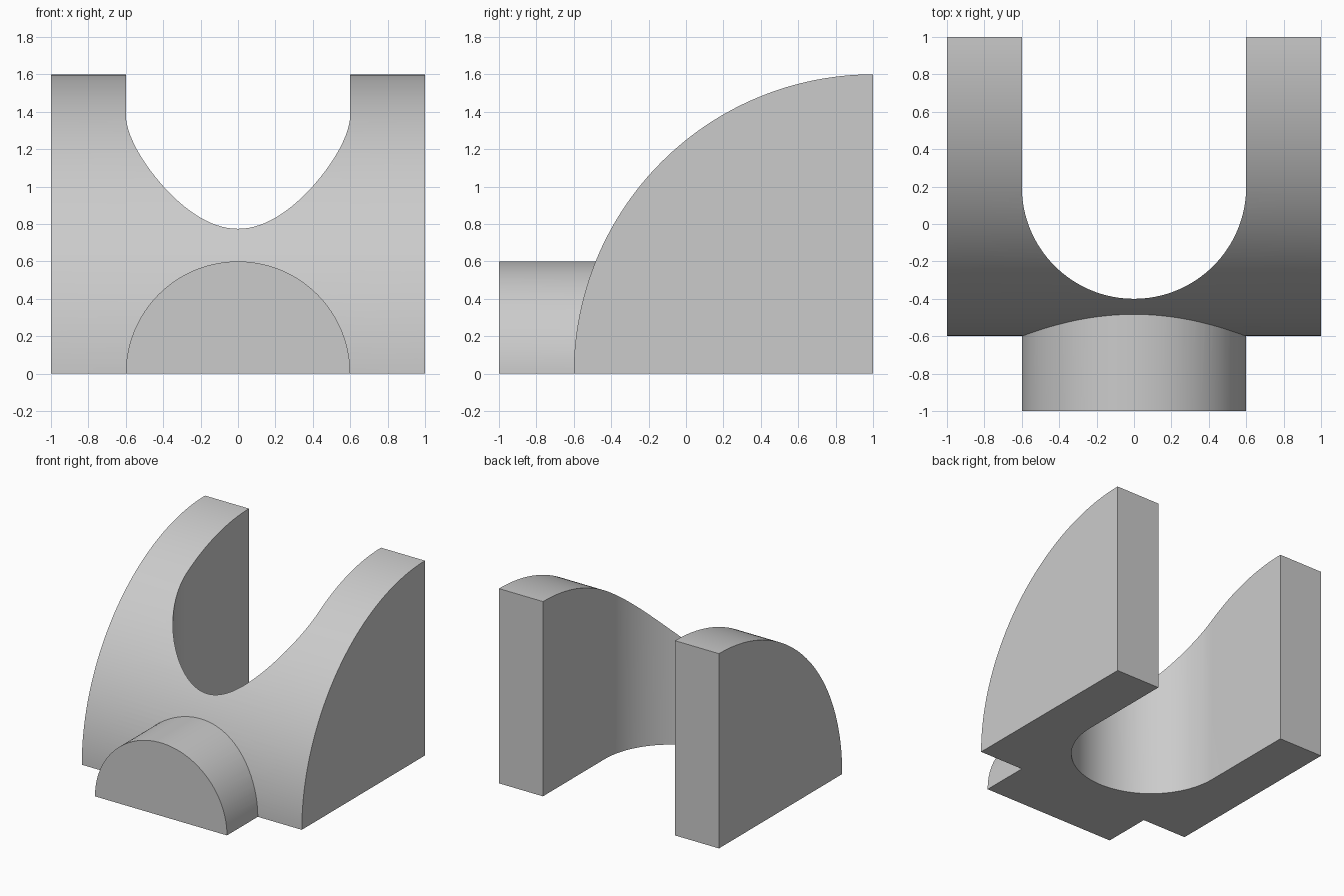
import bpy, bmesh
from math import sin, cos, pi
from mathutils import Vector

if "Cube" in bpy.data.objects:
    bpy.data.objects.remove(bpy.data.objects["Cube"])


def prism(name, profile, extrude):
    """Solid made by extruding a closed planar profile along a vector."""
    bm = bmesh.new()
    face = bm.faces.new([bm.verts.new(p) for p in profile])
    new = bmesh.ops.extrude_face_region(bm, geom=[face])["geom"]
    verts = [v for v in new if isinstance(v, bmesh.types.BMVert)]
    bmesh.ops.translate(bm, vec=Vector(extrude), verts=verts)
    bmesh.ops.recalc_face_normals(bm, faces=bm.faces)
    mesh = bpy.data.meshes.new(name)
    bm.to_mesh(mesh)
    bm.free()
    obj = bpy.data.objects.new(name, mesh)
    bpy.context.collection.objects.link(obj)
    return obj


def arc(cx, cy, r, start, end, n):
    angles = [start + (end - start) * i / n for i in range(n + 1)]
    return [(cx + r * cos(a), cy + r * sin(a)) for a in angles]


def combine(target, tool, operation):
    """Apply a boolean and remove the tool object."""
    mod = target.modifiers.new(operation.lower(), "BOOLEAN")
    mod.operation, mod.solver, mod.object = operation, "EXACT", tool
    bpy.context.view_layer.objects.active = target
    bpy.ops.object.modifier_apply(modifier=mod.name)
    bpy.data.objects.remove(tool)


# Quarter-round body, curved toward the front
side = arc(1, 0, 1.6, pi / 2, pi, 64) + [(1, 0)]
bracket = prism("bracket_body", [(-1, y, z) for y, z in side], (2, 0, 0))

# Half-round boss on the front
half = arc(0, 0, 0.6, 0, pi, 64)
boss = prism("front_boss", [(x, -1, z) for x, z in half], (0, 0.55, 0))
combine(bracket, boss, "UNION")

# Round-ended slot, open at the back
slot = arc(0, 0.2, 0.6, pi, 2 * pi, 64) + [(0.6, 1.2), (-0.6, 1.2)]
cutter = prism("slot_cutter", [(x, y, -0.2) for x, y in slot], (0, 0, 2))
cutter.hide_render = True
combine(bracket, cutter, "DIFFERENCE")

# Smooth curved faces, crisp edges
bpy.ops.object.select_all(action="DESELECT")
bracket.select_set(True)
bpy.context.view_layer.objects.active = bracket
bpy.ops.object.shade_smooth_by_angle(angle=pi / 9)
